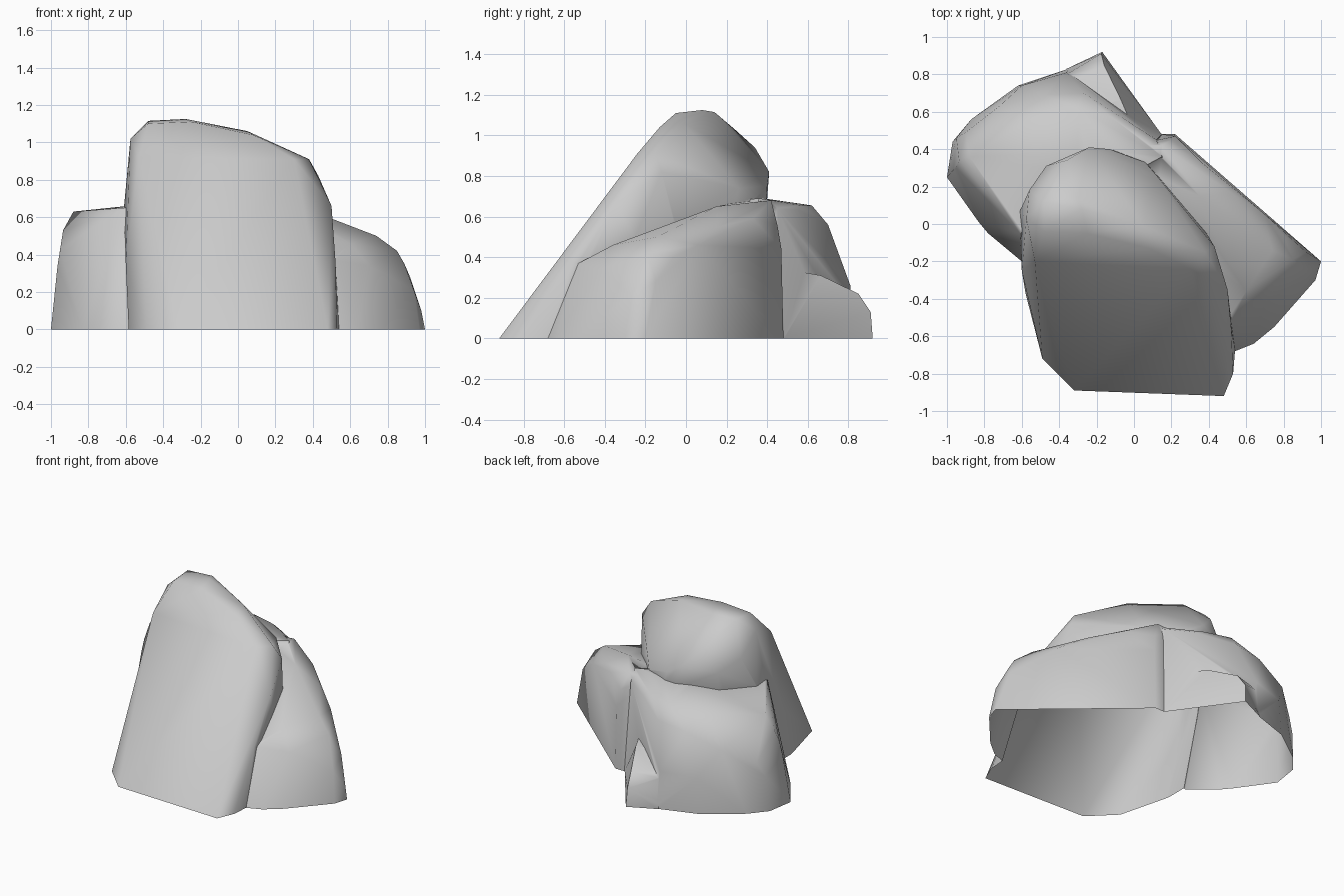
import bpy, bmesh, math

if "Cube" in bpy.data.objects:
    bpy.data.objects.remove(bpy.data.objects["Cube"])

def boulder(name, base, upper, depth):
    """Convex stone from a ground outline and a few corner points above it."""
    bm = bmesh.new()
    for x, y in base:
        bm.verts.new((x, y, 0))
        bm.verts.new((x, y, -depth))
    for p in upper:
        bm.verts.new(p)
    res = bmesh.ops.convex_hull(bm, input=bm.verts[:])
    junk = {g for g in res["geom_interior"] + res["geom_unused"]
            if isinstance(g, bmesh.types.BMVert)}
    bmesh.ops.delete(bm, geom=list(junk), context='VERTS')
    bmesh.ops.recalc_face_normals(bm, faces=bm.faces[:])
    me = bpy.data.meshes.new(name)
    bm.to_mesh(me)
    bm.free()
    ob = bpy.data.objects.new(name, me)
    bpy.context.collection.objects.link(ob)
    return ob

# Tall leaning slab at the front
slab = boulder("boulder_cluster",
    [(-.32, -.89), (.48, -.92), (.53, -.8), (.54, -.68), (-.49, -.72),
     (-.58, -.37), (-.58, 0), (.3, .1), (.08, .34), (-.4, .2)],
    [(-.53, -.2, .92), (-.575, .03, 1.02), (-.61, .07, .65), (-.6, -.25, .35),
     (-.48, .12, 1.115), (-.48, -.04, 1.1), (-.28, .08, 1.125), (-.3, .14, 1.115),
     (-.25, -.05, 1.11), (.05, -.01, 1.06), (.08, -.13, 1.04), (.38, -.15, .91),
     (.3, -.24, .91), (.43, -.12, .82), (.5, -.35, .66), (.52, -.56, .38),
     (-.56, .18, .88), (-.4, .24, 1.03), (-.36, .34, .94), (-.47, .31, .8),
     (-.24, .41, .82), (-.13, .4, .75), (.06, .33, .69), (.12, .26, .74),
     (-.4, .3, .6), (0, .33, .6)], .1)

# Hump behind on the left
hump = boulder("left_hump",
    [(-1, .25), (-.97, .44), (-.87, .56), (-.62, .74), (-.35, .83),
     (.15, .48), (-.83, .01), (-.78, -.05), (-.6, -.2), (0, 0), (.25, .2)],
    [(-.965, .29, .34), (-.95, .46, .25), (-.935, .34, .53), (-.88, .36, .63),
     (-.95, .3, .43), (-.66, .09, .63), (-.61, -.05, .65), (-.72, .63, .44),
     (-.9, .49, .34), (-.48, .69, .53), (-.36, .81, .26), (-.6, .74, .25),
     (-.55, .56, .64), (-.3, .62, .655), (-.12, .57, .655), (-.05, .56, .63),
     (-.27, .7, .56), (-.3, .38, .69), (.12, .45, .64), (.15, .36, .69)], .13)

# Low ledge running along its back right corner
ledge = boulder("left_ledge",
    [(-.36, .83), (-.17, .92), (.145, .485), (-.4, .4), (0, .4)],
    [(-.175, .91, .13), (-.16, .85, .22), (-.07, .665, .31), (-.36, .8, .21),
     (-.3, .6, .3), (0, .5, .34)], .19)

# Sloping block on the right
right = boulder("right_block",
    [(1, -.2), (.97, -.3), (.75, -.55), (.64, -.64), (.54, -.68),
     (.22, .48), (.15, .48), (0, -.3), (0, .2), (0, .4)],
    [(.98, -.21, .1), (.94, -.27, .21), (.89, -.2, .35), (.85, -.19, .42),
     (.92, -.15, .28), (.8, -.06, .4), (.69, .06, .46), (.74, -.14, .5),
     (.7, -.42, .34), (.52, -.53, .37), (.6, -.36, .46), (.22, .47, .44),
     (.2, .45, .56), (.15, .42, .68), (0, .42, .67), (-.1, .3, .68),
     (.36, .33, .59), (.35, .15, .65), (.53, .16, .55)], .16)

# Fuse the stones into one shell
parts = (hump, ledge, right)
for part in parts:
    mod = slab.modifiers.new("fuse", 'BOOLEAN')
    mod.operation = 'UNION'
    mod.solver = 'EXACT'
    mod.object = part
dg = bpy.context.evaluated_depsgraph_get()
bm = bmesh.new()
bm.from_object(slab, dg)
slab.modifiers.clear()
for part in parts:
    bpy.data.objects.remove(part)

# Cut flat at the ground and leave the underside open
bmesh.ops.bisect_plane(bm, geom=bm.verts[:] + bm.edges[:] + bm.faces[:], dist=1e-4,
                       plane_co=(0, 0, 0), plane_no=(0, 0, 1), clear_inner=True)
bmesh.ops.remove_doubles(bm, verts=bm.verts[:], dist=.002)
flat = [f for f in bm.faces if all(abs(v.co.z) < 1e-3 for v in f.verts)]
bmesh.ops.delete(bm, geom=flat, context='FACES')
bm.to_mesh(slab.data)
bm.free()

# Soft shading with crisp ridges
bpy.context.view_layer.objects.active = slab
slab.select_set(True)
bpy.ops.object.shade_smooth_by_angle(angle=math.radians(65))
